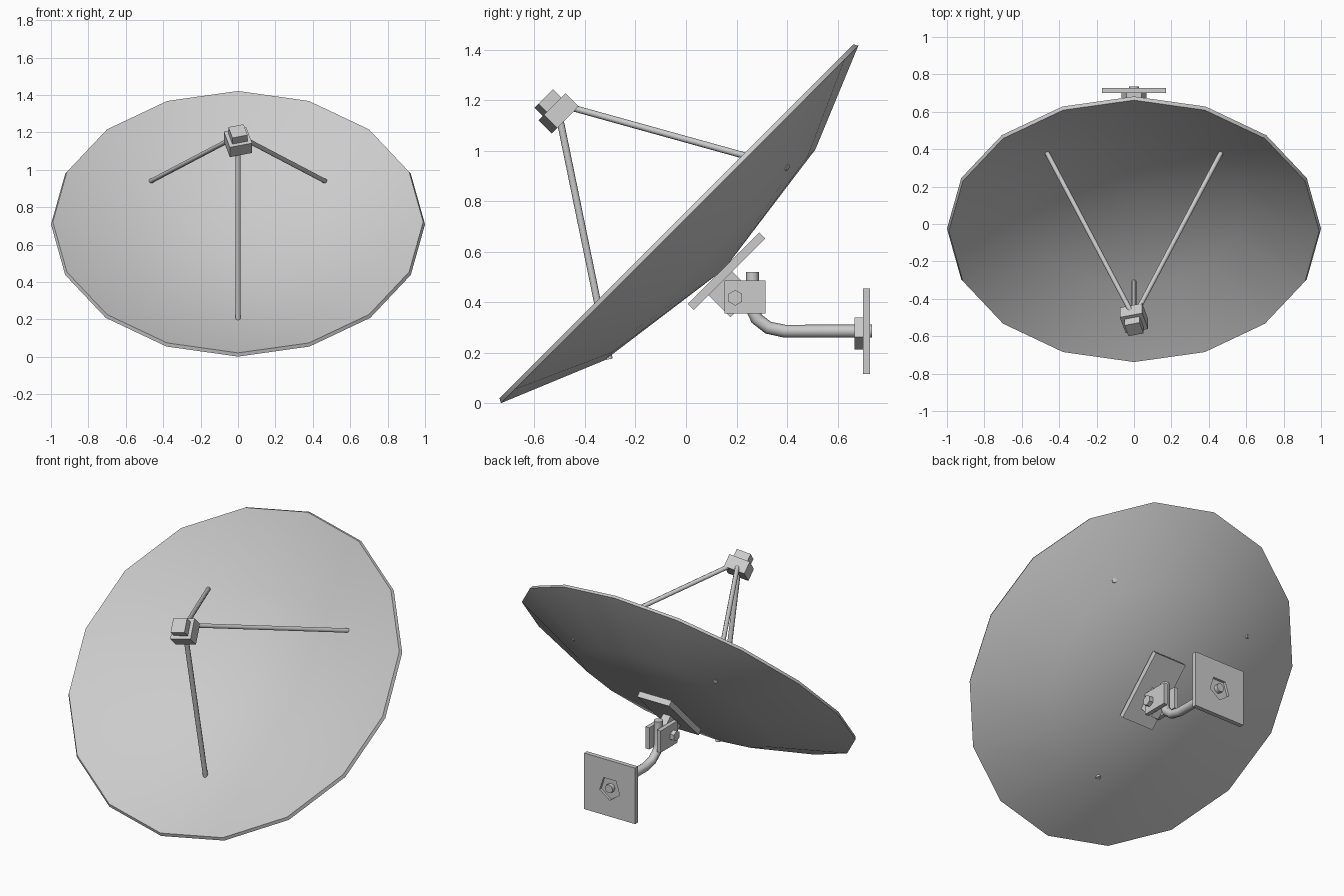
import bpy
import bmesh
from math import radians, cos, sin, pi
from mathutils import Matrix, Vector

if "Cube" in bpy.data.objects:
    bpy.data.objects.remove(bpy.data.objects["Cube"], do_unlink=True)

grey = bpy.data.materials.new("light grey metal")
grey.use_nodes = True
tone = (0.6, 0.6, 0.6, 1)
grey.diffuse_color = tone
grey.node_tree.nodes["Principled BSDF"].inputs["Base Color"].default_value = tone

# Tilted frame of the dish: x across, y up the rim plane, z along the axis
DISH = Matrix.Translation((0, -0.038, 0.721)) @ Matrix.Rotation(radians(45), 4, 'X')
TO_X = Matrix.Rotation(radians(90), 4, 'Y')
TO_BACK = Matrix.Rotation(radians(-90), 4, 'X')


def smooth(ob):
    bpy.ops.object.select_all(action='DESELECT')
    ob.select_set(True)
    bpy.context.view_layer.objects.active = ob
    bpy.ops.object.shade_smooth_by_angle(angle=radians(50))


def finish(name, bm, matrix):
    bmesh.ops.remove_doubles(bm, verts=bm.verts, dist=1e-5)
    bmesh.ops.recalc_face_normals(bm, faces=bm.faces)
    bm.transform(matrix)
    me = bpy.data.meshes.new(name)
    bm.to_mesh(me)
    bm.free()
    me.materials.append(grey)
    ob = bpy.data.objects.new(name, me)
    bpy.context.collection.objects.link(ob)
    smooth(ob)
    return ob


def lathe(name, profile, sides, matrix, phase=0.0):
    """Spin (radius, height) points round z."""
    bm = bmesh.new()
    rings = []
    for i in range(sides):
        a = phase + 2 * pi * i / sides
        rings.append([bm.verts.new((r * cos(a), r * sin(a), h)) for r, h in profile])
    for i in range(sides):
        p, q = rings[i], rings[(i + 1) % sides]
        for k in range(len(profile) - 1):
            bm.faces.new((p[k], q[k], q[k + 1], p[k + 1]))
    return finish(name, bm, matrix)


def prism(name, r, lo, hi, sides, matrix, phase=0.0):
    return lathe(name, [(0, lo), (r, lo), (r, hi), (0, hi)], sides, matrix, phase)


def box(name, lo, hi, matrix=Matrix()):
    lo, hi = Vector(lo), Vector(hi)
    bm = bmesh.new()
    bmesh.ops.create_cube(bm, size=1)
    for v in bm.verts:
        v.co = (lo + hi) / 2 + v.co * (hi - lo)
    return finish(name, bm, matrix)


def tube(name, points, r):
    cu = bpy.data.curves.new(name, 'CURVE')
    cu.dimensions = '3D'
    cu.bevel_depth = r
    cu.bevel_resolution = 2
    cu.use_fill_caps = True
    sp = cu.splines.new('POLY')
    sp.points.add(len(points) - 1)
    for p, co in zip(sp.points, points):
        p.co = (*co, 1)
    cu.materials.append(grey)
    ob = bpy.data.objects.new(name, cu)
    bpy.context.collection.objects.link(ob)
    bpy.ops.object.select_all(action='DESELECT')
    ob.select_set(True)
    bpy.context.view_layer.objects.active = ob
    bpy.ops.object.convert(target='MESH')
    smooth(bpy.context.object)


# Reflector: thin shallow shell, outer skin then inner skin
lathe("dish", [(0, -0.268), (0.59, -0.188), (1, -0.018),
               (0.99, 0), (0.582, -0.168), (0, -0.248)], 16, DISH)

# Receiver: two stacked blocks twisted about the dish axis
FEED = DISH @ Matrix.Translation((0, -0.028, 0)) @ Matrix.Rotation(radians(15), 4, 'Z')
for name, half, lo, hi in (("receiver_body", 0.062, 0.594, 0.668),
                           ("receiver_cap", 0.042, 0.66, 0.715)):
    box(name, (-half, -half, lo), (half, half, hi), FEED)

# Support struts reaching through the shell
tube("lower_strut", [(0, -0.5, 1.13), (0, -0.304, 0.175)], 0.014)
for side, s in (("left", 1), ("right", -1)):
    tube(side + "_strut", [(0.01 * s, -0.48, 1.178), (0.477 * s, 0.403, 0.933)], 0.013)

# Mounting plate and lug on the back of the dish
box("mount_plate", (-0.106, -0.2, -0.297), (0.106, 0.2, -0.263), DISH)
box("mount_lug", (-0.025, -0.117, -0.42), (0.025, 0.015, -0.28), DISH)

# Clamp cheeks with a through bolt
for side, s in (("left", 1), ("right", -1)):
    box(side + "_cheek", (min(s * 0.025, s * 0.05), 0.152, 0.356),
        (max(s * 0.025, s * 0.05), 0.314, 0.487))
prism("clamp_bolt", 0.031, -0.075, 0.075, 6,
      Matrix.Translation((0, 0.195, 0.418)) @ TO_X)

# Bent pole running to the wall
tube("pole", [(0, 0.263, 0.52), (0, 0.263, 0.37), (0, 0.28, 0.335),
              (0, 0.325, 0.3), (0, 0.39, 0.286), (0, 0.736, 0.286)], 0.0255)

# Wall plate with a five-sided recess, and the flange in front of it
wall = box("wall_plate", (-0.17, 0.7, 0.116), (0.17, 0.727, 0.454))
HUB = Matrix.Translation((0, 0, 0.284)) @ TO_BACK
prism("wall_flange", 0.07, 0.666, 0.702, 5, HUB, pi / 2)
cutter = prism("recess_cutter", 0.07, 0.712, 0.75, 5, HUB, pi / 2)
cutter.hide_render = True
mod = wall.modifiers.new("recess", 'BOOLEAN')
mod.object = cutter
mod.operation = 'DIFFERENCE'
bpy.context.view_layer.objects.active = wall
bpy.ops.object.modifier_apply(modifier=mod.name)
bpy.data.objects.remove(cutter, do_unlink=True)
